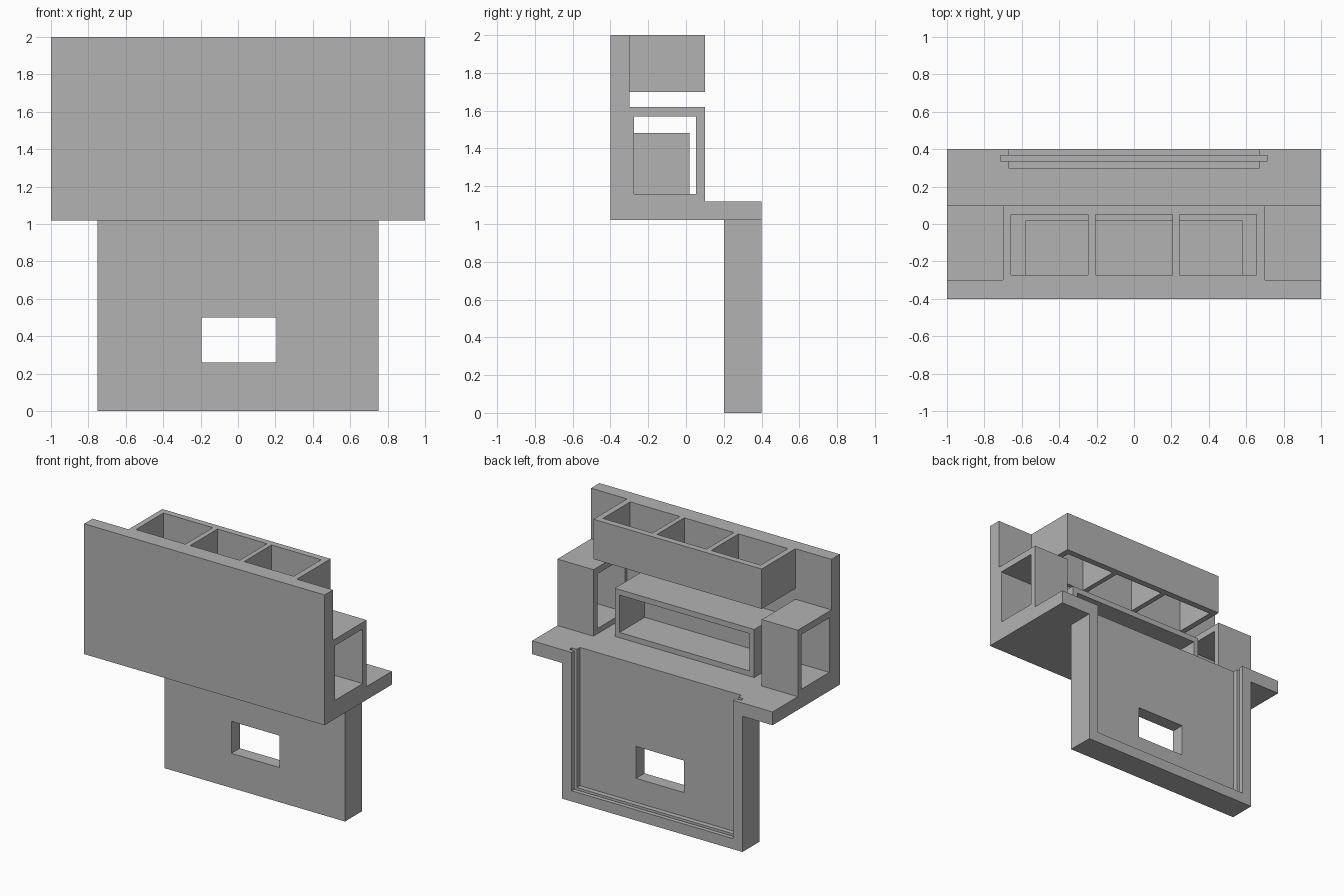
import bpy
import bmesh

cube = bpy.data.objects.get("Cube")
if cube:
    bpy.data.objects.remove(cube, do_unlink=True)

grey = bpy.data.materials.new("plain grey")
grey.use_nodes = True
colour = (0.45, 0.45, 0.45, 1)
grey.diffuse_color = colour
grey.node_tree.nodes["Principled BSDF"].inputs["Base Color"].default_value = colour


def block(name, x, y, z):
    """Box spanning the given (low, high) ranges."""
    bm = bmesh.new()
    bmesh.ops.create_cube(bm, size=1)
    for v in bm.verts:
        v.co = [r[0] if c < 0 else r[1] for r, c in zip((x, y, z), v.co)]
    mesh = bpy.data.meshes.new(name)
    bm.to_mesh(mesh)
    bm.free()
    mesh.materials.append(grey)
    obj = bpy.data.objects.new(name, mesh)
    bpy.context.collection.objects.link(obj)
    return obj


def cut(obj, *ranges):
    """Carve box-shaped openings out of a part."""
    for r in ranges:
        cutter = block("cutter", *r)
        cutter.hide_render = True
        mod = obj.modifiers.new("opening", 'BOOLEAN')
        mod.operation = 'DIFFERENCE'
        mod.solver = 'EXACT'
        mod.object = cutter
        bpy.context.view_layer.objects.active = obj
        bpy.ops.object.modifier_apply(modifier=mod.name)
        bpy.data.objects.remove(cutter, do_unlink=True)


# Upright front panel and the shelf behind it
block("front_panel", (-1, 1), (-0.4, -0.3), (1.02, 2))
shelf = block("shelf", (-1, 1), (-0.4, 0.4), (1.02, 1.12))

# Lower panel with a window
lower = block("lower_panel", (-0.75, 0.75), (0.2, 0.4), (0, 1.02))
cut(lower, ((-0.195, 0.205), (0.1, 0.5), (0.26, 0.5)))

# Rear recess and its sliding groove run up through the shelf
recess = ((-0.671, 0.671), (0.3, 0.5), (0.08, 1.3))
groove = ((-0.714, 0.714), (0.337, 0.367), (0.04, 1.3))
for part in (lower, shelf):
    cut(part, recess, groove)

# Upper tray with three open compartments
tray = block("upper_tray", (-0.7, 0.7), (-0.3, 0.1), (1.7, 2))
for x in ((-0.657, -0.246), (-0.207, 0.205), (0.242, 0.655)):
    cut(tray, (x, (-0.273, 0.052), (1.5, 2.2)))

# Open side boxes
for side, name in ((-1, "right_side_box"), (1, "left_side_box")):
    box = block(name, sorted((side * 0.7, side)), (-0.3, 0.1), (1.12, 1.62))
    cut(box, (sorted((side * 0.5, side * 1.2)), (-0.274, 0.053), (1.16, 1.57)))

# Middle box, open at the back
middle = block("middle_box", (-0.58, 0.58), (-0.3, 0.018), (1.12, 1.482))
cut(middle, ((-0.54, 0.54), (-0.28, 0.2), (1.16, 1.44)))
